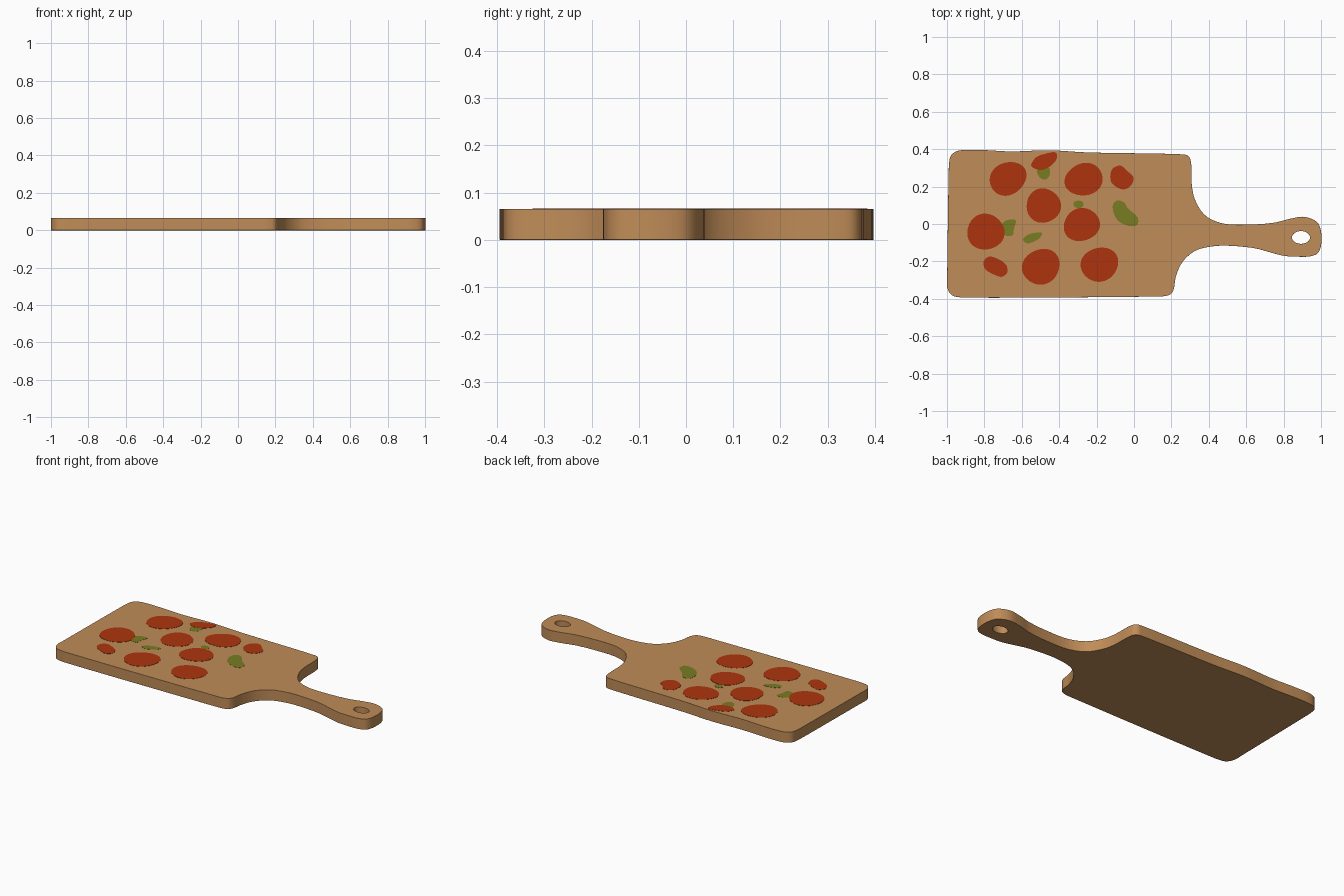
import bpy, bmesh, math
from mathutils import Vector

if "Cube" in bpy.data.objects:
    bpy.data.objects.remove(bpy.data.objects["Cube"])

TOP = 0.066


def material(name, rgb):
    m = bpy.data.materials.new(name)
    m.diffuse_color = (*rgb, 1)
    m.use_nodes = True
    m.node_tree.nodes["Principled BSDF"].inputs["Base Color"].default_value = m.diffuse_color
    return m


wood = material("warm wood", (0.53, 0.265, 0.098))
red = material("tomato red", (0.42, 0.034, 0.004))
green = material("olive green", (0.185, 0.205, 0.016))


def smooth_loop(points, steps):
    """Closed centripetal spline through points given in 1/100 units."""
    p = [Vector((x / 100, y / 100, 0)) for x, y in points]
    n, out = len(p), []
    for i in range(n):
        a, b, c, d = (p[(i + k) % n] for k in (-1, 0, 1, 2))
        t1 = (b - a).length ** 0.5
        t2 = t1 + (c - b).length ** 0.5
        t3 = t2 + (d - c).length ** 0.5
        for s in range(steps):
            t = t1 + (t2 - t1) * s / steps
            q1 = a.lerp(b, t / t1)
            q2 = b.lerp(c, (t - t1) / (t2 - t1))
            q3 = c.lerp(d, (t - t2) / (t3 - t2))
            r1 = q1.lerp(q2, t / t2)
            r2 = q2.lerp(q3, (t - t1) / (t3 - t1))
            out.append(r1.lerp(r2, (t - t1) / (t2 - t1)))
    return out


def ellipse(cx, cy, rx, ry, turn=0, n=40, wobble=0.0):
    """Slightly uneven ellipse, in 1/100 units."""
    out = []
    for i in range(n):
        a = math.tau * i / n
        k = 1 + wobble * math.sin(3 * a + cx)
        x, y = k * rx * math.cos(a), k * ry * math.sin(a)
        c, s = math.cos(math.radians(turn)), math.sin(math.radians(turn))
        out.append(Vector((cx + x * c - y * s, cy + x * s + y * c, 0)) / 100)
    return out


def plate(name, loops, z, height, mat):
    """Fill the loops (outer edge and holes) and extrude upward."""
    bm = bmesh.new()
    edges = []
    for loop in loops:
        vs = [bm.verts.new((v.x, v.y, z)) for v in loop]
        edges += [bm.edges.new((vs[i - 1], vs[i])) for i in range(len(vs))]
    bmesh.ops.triangle_fill(bm, edges=edges, use_beauty=True)
    ext = bmesh.ops.extrude_face_region(bm, geom=bm.faces[:], use_keep_orig=True)
    for v in ext["geom"]:
        if isinstance(v, bmesh.types.BMVert):
            v.co.z += height
    bmesh.ops.recalc_face_normals(bm, faces=bm.faces[:])
    me = bpy.data.meshes.new(name)
    bm.to_mesh(me)
    bm.free()
    me.materials.append(mat)
    ob = bpy.data.objects.new(name, me)
    bpy.context.collection.objects.link(ob)
    return ob


# Board with handle and hanging hole
outline = [
    (-100, -33), (-99, -36.2), (-97, -38.3), (-93, -39.2), (-88, -39.4),
    (10, -38.8), (16, -38.6), (19.5, -37.6), (21.2, -35), (22.3, -28.5),
    (25.7, -20.6), (32.6, -14.4), (41.7, -12), (50, -11.6), (64.7, -13),
    (73, -15.2), (80, -17), (88, -17.5), (94, -17.3), (98, -15.8), (99.8, -12.5),
    (100, -4), (98, 0.8), (91.4, 3.8), (83.4, 2.8), (75.4, 0.8), (62, -0.3),
    (47, 0.4), (38, 4.7), (32.8, 12.6), (31, 20), (30.6, 32), (29.8, 35.4),
    (28, 36.9), (24.5, 37.3), (-18, 38.1), (-28, 38.4), (-40, 39.2), (-48, 39.4),
    (-66, 38.8), (-80, 39.5), (-92, 39.5), (-95.5, 38.6), (-98, 36.4),
    (-98.9, 32), (-99.1, 27), (-99.9, -27)]
hole = ellipse(89.3, -7.2, 4.8, 3.4, n=32)
board = plate("cutting_board", [smooth_loop(outline, 5), hole], 0, TOP - 0.0005, wood)
bpy.context.view_layer.objects.active = board
board.select_set(True)
bpy.ops.object.shade_smooth_by_angle(angle=math.radians(35))
bev = board.modifiers.new("eased_edges", 'BEVEL')
bev.width, bev.segments, bev.limit_method = 0.003, 2, 'ANGLE'
bev.angle_limit = math.radians(60)

# Round red slices painted on the top
slices = [(-67.4, 24.3, 10.2, 8.6, 30), (-26.8, 23.8, 10.3, 8.6, 15),
          (-48.4, 9.8, 9.2, 9.2, 0), (-28, -0.4, 9.8, 8.7, 20),
          (-79.3, -4.2, 10, 9.6, 0), (-49.7, -22.8, 10.3, 9.3, 30),
          (-18.4, -21.6, 10.2, 9, 20)]
for s in slices:
    plate("red_slice", [ellipse(*s, wobble=0.025)], TOP - 0.001, 0.0018, red)

# Irregular red pieces
red_bits = [
    [(-55, 31.6), (-52.4, 35.6), (-48, 37.4), (-41.8, 38.2), (-41.3, 35),
     (-45, 30.7), (-50.2, 28.8), (-54.6, 30.6)],
    [(-12.3, 28), (-10.4, 30.4), (-7, 31.2), (-3.2, 28), (-0.2, 24.8),
     (-1.6, 20.6), (-5.4, 18.5), (-9.8, 20), (-12.4, 23)],
    [(-80.4, -20), (-77.5, -17.4), (-73.2, -18.5), (-68.4, -21.8),
     (-67.8, -26), (-70.6, -28.2), (-75, -27), (-79.8, -23.8)]]
for b in red_bits:
    plate("red_piece", [smooth_loop(b, 4)], TOP - 0.001, 0.0018, red)

# Green leaf pieces
green_bits = [
    [(-51.9, 28.6), (-48.7, 30.6), (-45.5, 30.2), (-45, 26.5), (-47, 23.8), (-50, 24.5)],
    [(-11.2, 10.4), (-9, 12.6), (-5.3, 11.5), (-3.2, 8.3), (2, 3.4), (1.8, -0.3),
     (-1.8, -1.2), (-8, 1.3), (-10.8, 5.6)],
    [(-32.2, 11.5), (-30, 12.5), (-27.3, 11.6), (-27.3, 9.4), (-30, 8.4), (-32.2, 9.8)],
    [(-70, 0.8), (-66.3, 2.4), (-63.2, 1.9), (-64.2, -2.4), (-64.8, -6), (-68.4, -6.2),
     (-71, -3)],
    [(-59.4, -8.3), (-56.7, -5.7), (-49.2, -4.7), (-50.2, -7.2), (-53.5, -9.4),
     (-57.2, -10.4)]]
for b in green_bits:
    plate("green_leaf", [smooth_loop(b, 4)], TOP - 0.001, 0.0014, green)
